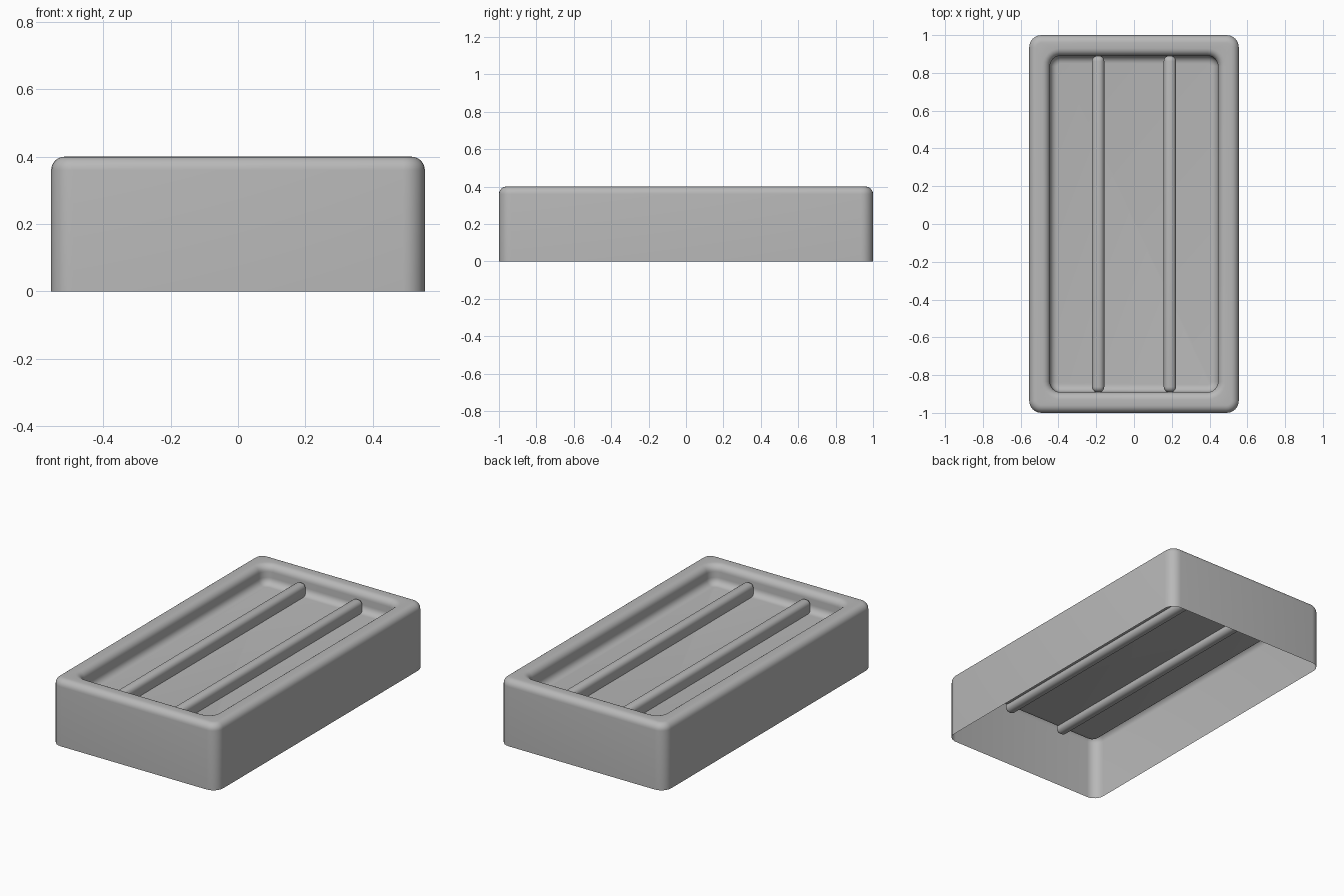
import bpy, bmesh, math

cube = bpy.data.objects.get("Cube")
if cube:
    bpy.data.objects.remove(cube, do_unlink=True)

HALF_X, HALF_Y, HEIGHT = 0.555, 1.0, 0.4
FLOOR_Z = 0.285
RIM = 0.11        # distance from outer wall to recess wall
ROUND = 0.04      # fillet radius in the section
STEPS = 6

grey = bpy.data.materials.new("plain_grey")
grey.use_nodes = True
grey.diffuse_color = (0.48, 0.48, 0.48, 1)
grey.node_tree.nodes["Principled BSDF"].inputs["Base Color"].default_value = grey.diffuse_color


def finish(name, bm):
    """Turn a bmesh into a smooth shaded object."""
    mesh = bpy.data.meshes.new(name)
    bm.to_mesh(mesh)
    bm.free()
    mesh.materials.append(grey)
    obj = bpy.data.objects.new(name, mesh)
    bpy.context.collection.objects.link(obj)
    bpy.ops.object.select_all(action='DESELECT')
    obj.select_set(True)
    bpy.context.view_layer.objects.active = obj
    bpy.ops.object.shade_smooth_by_angle(angle=math.radians(35))
    return obj


def ring(bm, inset, z, radius):
    """Rounded rectangle loop, counter-clockwise from above."""
    verts = []
    cx, cy = HALF_X - inset - radius, HALF_Y - inset - radius
    for corner, (sx, sy) in enumerate([(1, 1), (-1, 1), (-1, -1), (1, -1)]):
        for i in range(STEPS + 1):
            a = math.pi / 2 * (corner + i / STEPS)
            verts.append(bm.verts.new((sx * cx + radius * math.cos(a),
                                       sy * cy + radius * math.sin(a), z)))
    return verts


def arc(cx, cz, start, end):
    """Quarter fillet in the section, as (inset, z) pairs."""
    angles = [math.radians(start + (end - start) * i / STEPS) for i in range(STEPS + 1)]
    return [(cx + ROUND * math.cos(a), cz + ROUND * math.sin(a)) for a in angles]


# Tray shell: outer wall, rounded rim, recess wall and floor, open underneath
outer = [(0, 0)] + arc(ROUND, HEIGHT - ROUND, 180, 90)
inner = (arc(RIM - ROUND, HEIGHT - ROUND, 90, 0)
         + arc(RIM + ROUND, FLOOR_Z + ROUND, 180, 270))
bm = bmesh.new()
rings = [ring(bm, d, z, 0.065 - d) for d, z in outer]
rings += [ring(bm, d, z, 0.055 + RIM - d) for d, z in inner]
for low, high in zip(rings, rings[1:]):
    n = len(low)
    for i in range(n):
        j = (i + 1) % n
        bm.faces.new((low[i], low[j], high[j], high[i]))
bm.faces.new(rings[-1])
finish("tray_shell", bm)

# Two rounded support bars running through the recess floor
for name, x in (("left_bar", 0.19), ("right_bar", -0.19)):
    bm = bmesh.new()
    bmesh.ops.create_cube(bm, size=1)
    bmesh.ops.scale(bm, vec=(0.065, 2 * (HALF_Y - RIM), 0.115), verts=bm.verts)
    bmesh.ops.translate(bm, vec=(x, 0, 0.303), verts=bm.verts)
    bmesh.ops.bevel(bm, geom=bm.edges[:], offset=0.028, segments=5,
                    profile=0.5, affect='EDGES')
    finish(name, bm)
